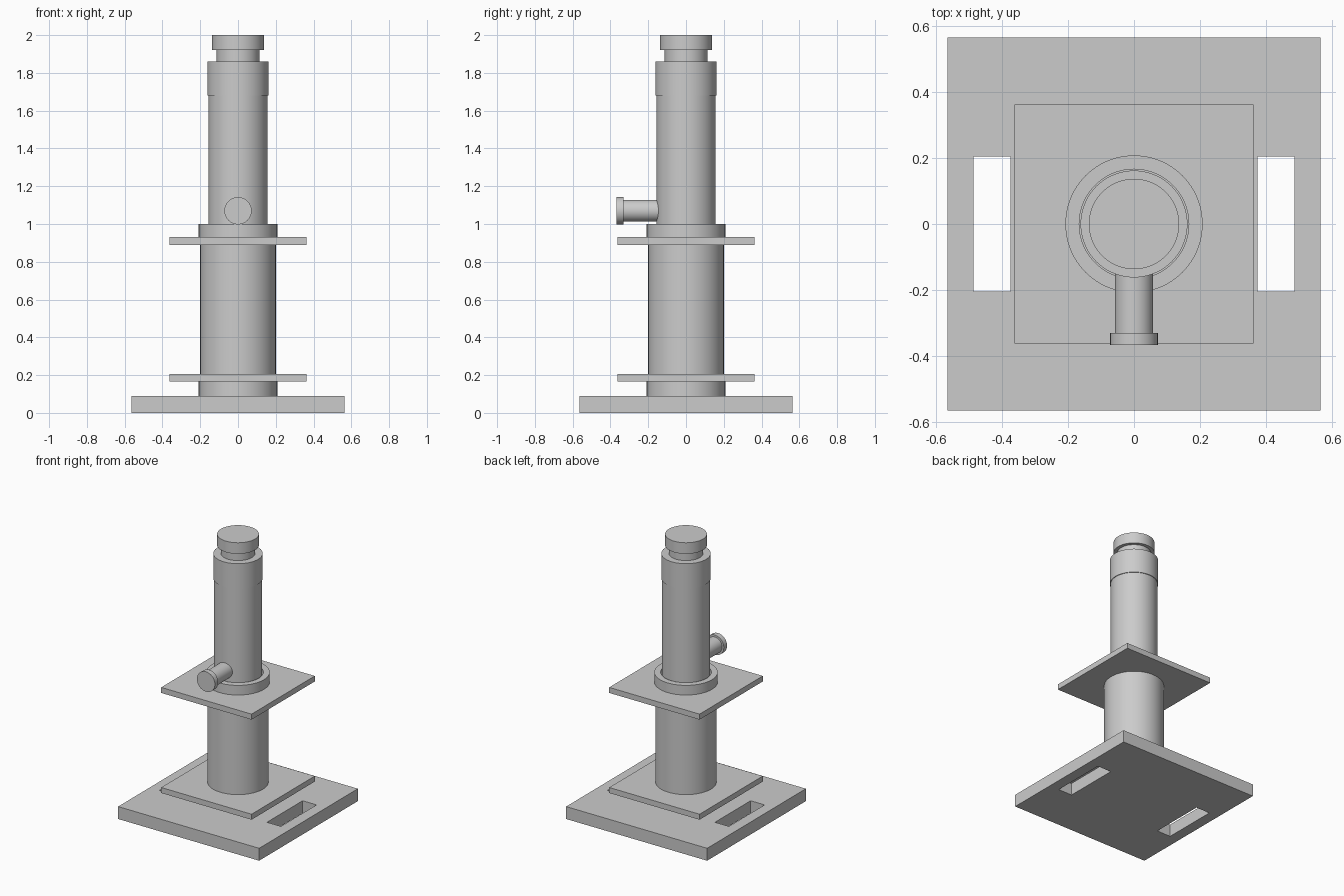
import bpy, bmesh, math
from mathutils import Matrix

cube = bpy.data.objects.get("Cube")
if cube:
    bpy.data.objects.remove(cube, do_unlink=True)

grey = bpy.data.materials.new("plain_grey")
grey.use_nodes = True
GREY = (0.6, 0.6, 0.6, 1)
grey.diffuse_color = GREY
grey.node_tree.nodes["Principled BSDF"].inputs["Base Color"].default_value = GREY


def finish(name, bm):
    bmesh.ops.recalc_face_normals(bm, faces=bm.faces)
    mesh = bpy.data.meshes.new(name)
    bm.to_mesh(mesh)
    bm.free()
    mesh.materials.append(grey)
    obj = bpy.data.objects.new(name, mesh)
    bpy.context.collection.objects.link(obj)
    return obj


def lathe(name, profile, closed=False, matrix=Matrix()):
    """Turn a (radius, height) profile around the z axis."""
    bm = bmesh.new()
    verts = [bm.verts.new((r, 0, z)) for r, z in profile]
    edges = [bm.edges.new(pair) for pair in zip(verts, verts[1:])]
    if closed:
        edges.append(bm.edges.new((verts[-1], verts[0])))
    bmesh.ops.spin(bm, geom=verts + edges, axis=(0, 0, 1), cent=(0, 0, 0),
                   angle=math.tau, steps=96, use_duplicate=False)
    bmesh.ops.remove_doubles(bm, verts=bm.verts, dist=1e-5)
    bm.transform(matrix)
    obj = finish(name, bm)
    bpy.ops.object.select_all(action='DESELECT')
    obj.select_set(True)
    bpy.context.view_layer.objects.active = obj
    bpy.ops.object.shade_smooth_by_angle(angle=math.radians(30))
    return obj


def box(name, half_x, half_y, z0, z1, x=0):
    bm = bmesh.new()
    bmesh.ops.create_cube(bm, size=2)
    bm.transform(Matrix.Translation((x, 0, (z0 + z1) / 2))
                 @ Matrix.Diagonal((half_x, half_y, (z1 - z0) / 2, 1)))
    return finish(name, bm)


# Base plate with a slot through each side
base = box("base_plate", 0.565, 0.565, 0, 0.09)
for side, name in ((1, "left"), (-1, "right")):
    cutter = box(name + "_slot_cutter", 0.056, 0.204, -0.1, 0.2, side * 0.431)
    cutter.hide_render = True
    cutter.hide_set(True)
    cutter.display_type = 'WIRE'
    cut = base.modifiers.new(name + "_slot", 'BOOLEAN')
    cut.operation = 'DIFFERENCE'
    cut.solver = 'EXACT'
    cut.object = cutter
# Bake the slots, then drop the cutters
baked = bpy.data.meshes.new_from_object(
    base.evaluated_get(bpy.context.evaluated_depsgraph_get()))
base.modifiers.clear()
base.data = baked
for name in ("left", "right"):
    bpy.data.objects.remove(bpy.data.objects[name + "_slot_cutter"], do_unlink=True)

# Square flanges
box("lower_flange", 0.362, 0.362, 0.165, 0.205)
box("upper_flange", 0.362, 0.362, 0.89, 0.93)

# Hollow outer tube with a collar at each end
lathe("outer_tube", [(0.166, 0.09), (0.208, 0.09), (0.208, 0.185), (0.2, 0.185),
                     (0.2, 0.91), (0.208, 0.91), (0.208, 1.0), (0.166, 1.0)], closed=True)

# Inner column with a wider top band, neck and cap
lathe("inner_column", [(0, 0.09), (0.157, 0.09), (0.157, 1.68), (0.162, 1.68),
                       (0.162, 1.86), (0.113, 1.86), (0.113, 1.92),
                       (0.137, 1.92), (0.137, 2.0), (0, 2.0)])

# Side handle with its end knob, pointing to the front
forward = Matrix.Translation((0, 0, 1.07)) @ Matrix.Rotation(math.pi / 2, 4, 'X')
lathe("side_handle", [(0, 0.12), (0.058, 0.12), (0.058, 0.33), (0.072, 0.33),
                      (0.072, 0.367), (0, 0.367)], matrix=forward)
